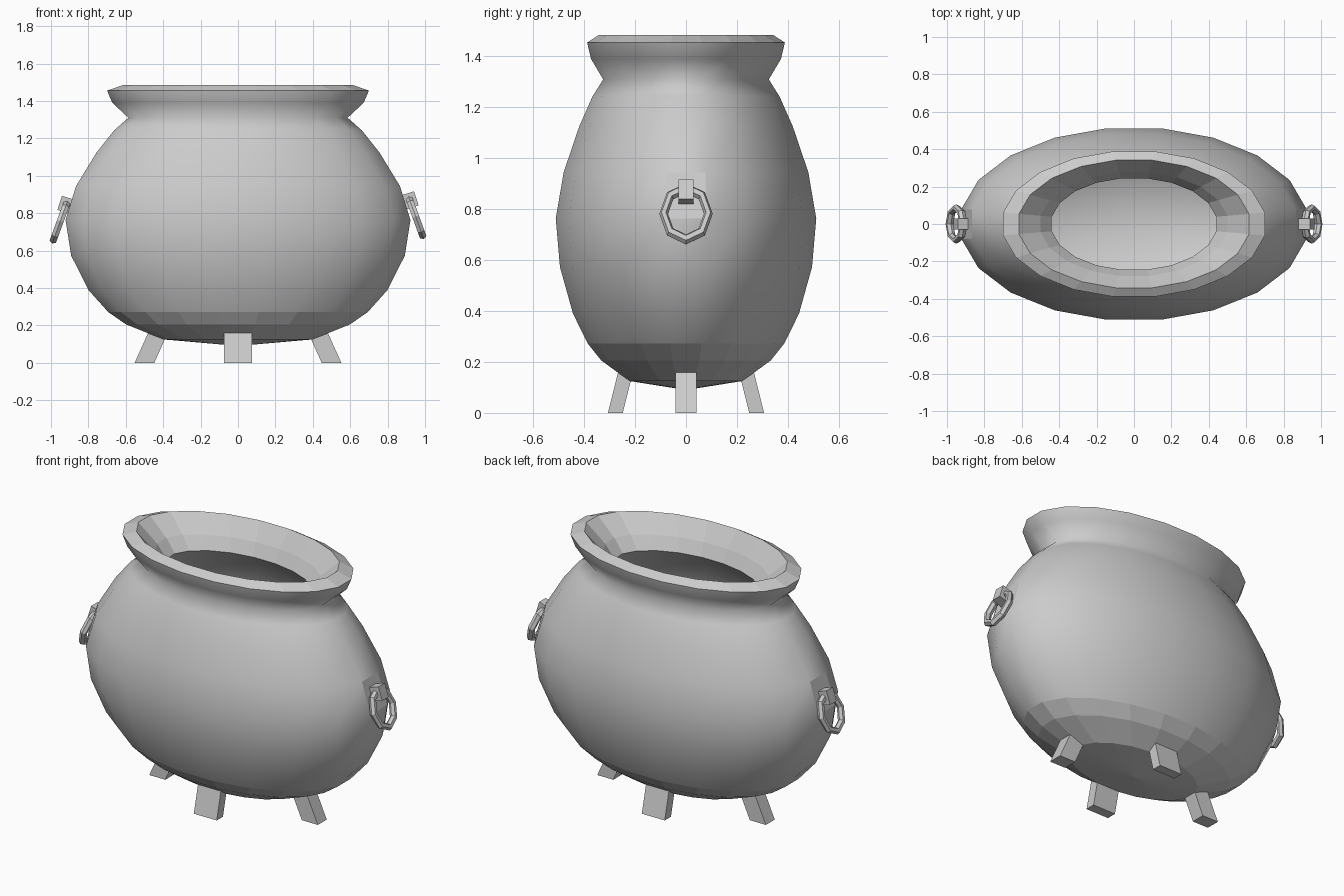
import bpy, bmesh
from math import pi, sin, cos, radians

if "Cube" in bpy.data.objects:
    bpy.data.objects.remove(bpy.data.objects["Cube"])

SIDES = 20
SQUASH = 0.555           # the pot is an oval: depth / width
EDGE = cos(pi / SIDES)   # silhouettes were read at flat sides


def make_object(name, bm):
    bmesh.ops.recalc_face_normals(bm, faces=bm.faces)
    mesh = bpy.data.meshes.new(name)
    bm.to_mesh(mesh)
    bm.free()
    obj = bpy.data.objects.new(name, mesh)
    bpy.context.collection.objects.link(obj)
    return obj


# Pot: one closed profile, outside bottom -> lip -> inside floor; (radius, z, smooth band above)
profile = [
    (0.40, 0.125, False), (0.60, 0.206, False), (0.695, 0.272, True),
    (0.80, 0.39, True), (0.892, 0.573, True), (0.922, 0.763, True),
    (0.866, 0.945, True), (0.756, 1.125, True), (0.662, 1.243, True),
    (0.586, 1.31, True), (0.672, 1.39, True), (0.70, 1.455, False),
    (0.615, 1.485, False), (0.50, 1.385, False), (0.44, 1.31, True),
    (0.60, 1.19, True), (0.69, 1.08, True), (0.78, 0.93, True),
    (0.83, 0.76, True), (0.80, 0.57, True), (0.71, 0.41, True),
    (0.60, 0.31, True), (0.45, 0.24, True),
]
bm = bmesh.new()
rings = []
for r, z, _ in profile:
    ring = []
    for i in range(SIDES):
        a = (i + 0.5) * 2 * pi / SIDES
        ring.append(bm.verts.new((r / EDGE * cos(a), r / EDGE * sin(a) * SQUASH, z)))
    rings.append(ring)
for k in range(len(rings) - 1):
    for i in range(SIDES):
        j = (i + 1) % SIDES
        f = bm.faces.new((rings[k][i], rings[k][j], rings[k + 1][j], rings[k + 1][i]))
        # flat mounting facet behind each handle
        mount = k == 5 and i in (SIDES // 2 - 1, SIDES - 1)
        f.smooth = profile[k][2] and not mount
for ring, z, smooth in ((rings[0], 0.09, False), (rings[-1], 0.20, True)):
    tip = bm.verts.new((0, 0, z))
    for i in range(SIDES):
        bm.faces.new((ring[i], ring[(i + 1) % SIDES], tip)).smooth = smooth
make_object("pot", bm)

# Legs: four splayed blocks, squashed along with the pot
for i, name in enumerate(("right_leg", "back_leg", "left_leg", "front_leg")):
    bm = bmesh.new()
    bmesh.ops.create_cube(bm, size=1)
    a = i * pi / 2
    for v in bm.verts:
        top = v.co.z > 0
        r = (0.41 if top else 0.5) + v.co.x * 0.105
        t = v.co.y * 0.15
        v.co = (r * cos(a) - t * sin(a),
                (r * sin(a) + t * cos(a)) * SQUASH,
                0.2 if top else 0)
    make_object(name, bm)

# Handles: tilted eight-sided ring hung in a small block on each side
for side, name, drop in ((1, "right", 0), (-1, "left", 0.024)):
    bpy.ops.mesh.primitive_torus_add(
        major_radius=0.107, minor_radius=0.021, major_segments=8, minor_segments=6,
        location=(side * 0.95, 0, 0.782 - drop),
        rotation=(0, radians(90 - side * 20), 0))
    ring = bpy.context.object
    ring.name = name + "_handle_ring"
    ring.scale = (1, 0.82, 1)

    bpy.ops.mesh.primitive_cube_add(
        size=1, location=(side * 0.913, 0, 0.866 - drop),
        rotation=(0, radians(-side * 18), 0))
    block = bpy.context.object
    block.name = name + "_handle_bracket"
    block.scale = (0.085, 0.06, 0.08)
